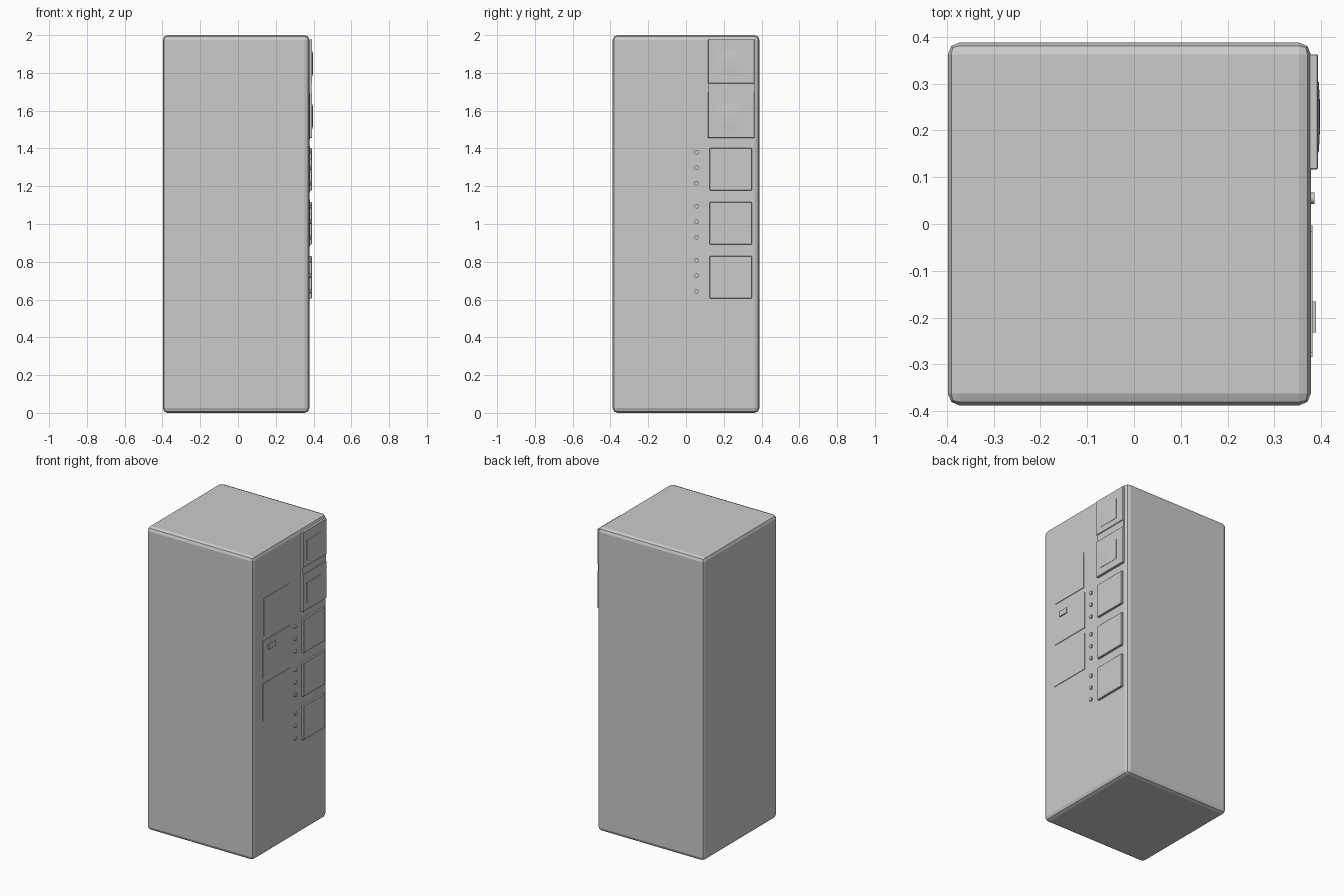
import bpy, bmesh, math

if "Cube" in bpy.data.objects:
    bpy.data.objects.remove(bpy.data.objects["Cube"])

FACE = 0.378  # x of the cabinet's control side


def box(name, x, y, z, bevel=0.0, segments=1):
    bm = bmesh.new()
    bmesh.ops.create_cube(bm, size=1)
    for v in bm.verts:
        v.co = [a + (c + 0.5) * (b - a) for c, (a, b) in zip(v.co, (x, y, z))]
    if bevel:
        bmesh.ops.bevel(bm, geom=bm.edges[:], offset=bevel, segments=segments,
                        profile=0.5, affect='EDGES')
    return finish(name, bm)


def finish(name, bm):
    bmesh.ops.recalc_face_normals(bm, faces=bm.faces[:])
    me = bpy.data.meshes.new(name)
    bm.to_mesh(me)
    bm.free()
    ob = bpy.data.objects.new(name, me)
    bpy.context.collection.objects.link(ob)
    return ob


def bulged_screen(name, x0, x1, bulge, y, z, n=8):
    # block whose outer face swells gently outward
    bm = bmesh.new()
    bmesh.ops.create_grid(bm, x_segments=n, y_segments=n, size=1)
    for v in bm.verts:
        u, w, _ = v.co
        v.co = (x1 + bulge * (1 - u * u) * (1 - w * w),
                y[0] + (u + 1) / 2 * (y[1] - y[0]),
                z[0] + (w + 1) / 2 * (z[1] - z[0]))
    rim = [e for e in bm.edges if e.is_boundary]
    new = bmesh.ops.extrude_edge_only(bm, edges=rim)['geom']
    for v in new:
        if isinstance(v, bmesh.types.BMVert):
            v.co.x = x0
    for f in bm.faces:
        f.smooth = abs(f.normal.x) > 0.5
    ob = finish(name, bm)
    for p in ob.data.polygons:
        p.use_smooth = abs(p.normal.x) > 0.5
    for e in ob.data.edges:
        a, b = (ob.data.vertices[i].co.x for i in e.vertices)
        e.use_edge_sharp = abs(a - x1) < 1e-6 and abs(b - x1) < 1e-6
    return ob


def button(name, y, z, r=0.012):
    bm = bmesh.new()
    bmesh.ops.create_cone(bm, cap_ends=True, segments=12, radius1=r, radius2=r, depth=0.012)
    ob = finish(name, bm)
    ob.rotation_euler = (0, math.pi / 2, 0)
    ob.location = (FACE + 0.002, y, z)
    return ob


# Cabinet shell
box("cabinet", (-0.398, FACE), (-0.388, 0.388), (0, 2), 0.025, 2)

# Two screen modules with a spacer strip between
for i, (z0, z1) in enumerate([(1.745, 1.978), (1.455, 1.70)]):
    box(f"screen_frame_{i}", (FACE - 0.01, 0.393), (0.117, 0.363), (z0, z1), 0.002)
    c = 1.849 if i == 0 else 1.569
    bulged_screen(f"screen_{i}", 0.38, 0.395, 0.003, (0.153, 0.305), (c - 0.066, c + 0.066))
box("screen_spacer", (FACE - 0.01, 0.388), (0.117, 0.363), (1.69, 1.75))

# Raised square panels, each with three buttons beside it
for i in range(3):
    top = 1.402 - 0.286 * i
    box(f"square_panel_{i}", (FACE - 0.01, 0.391), (0.124, 0.35), (top - 0.224, top), 0.003)
    for j in range(3):
        button(f"button_{i}_{j}", 0.055, top - 0.022 - 0.082 * j)

# Thin access plates, with a small latch on the middle one
for i, (z0, z1, y0, y1) in enumerate([(1.448, 1.69, -0.275, -0.015),
                                      (1.167, 1.412, -0.284, -0.003),
                                      (0.882, 1.13, -0.284, -0.003)]):
    box(f"access_plate_{i}", (FACE - 0.01, 0.382), (y0, y1), (z0, z1))
box("latch", (FACE - 0.01, 0.389), (-0.232, -0.166), (1.34, 1.375))
